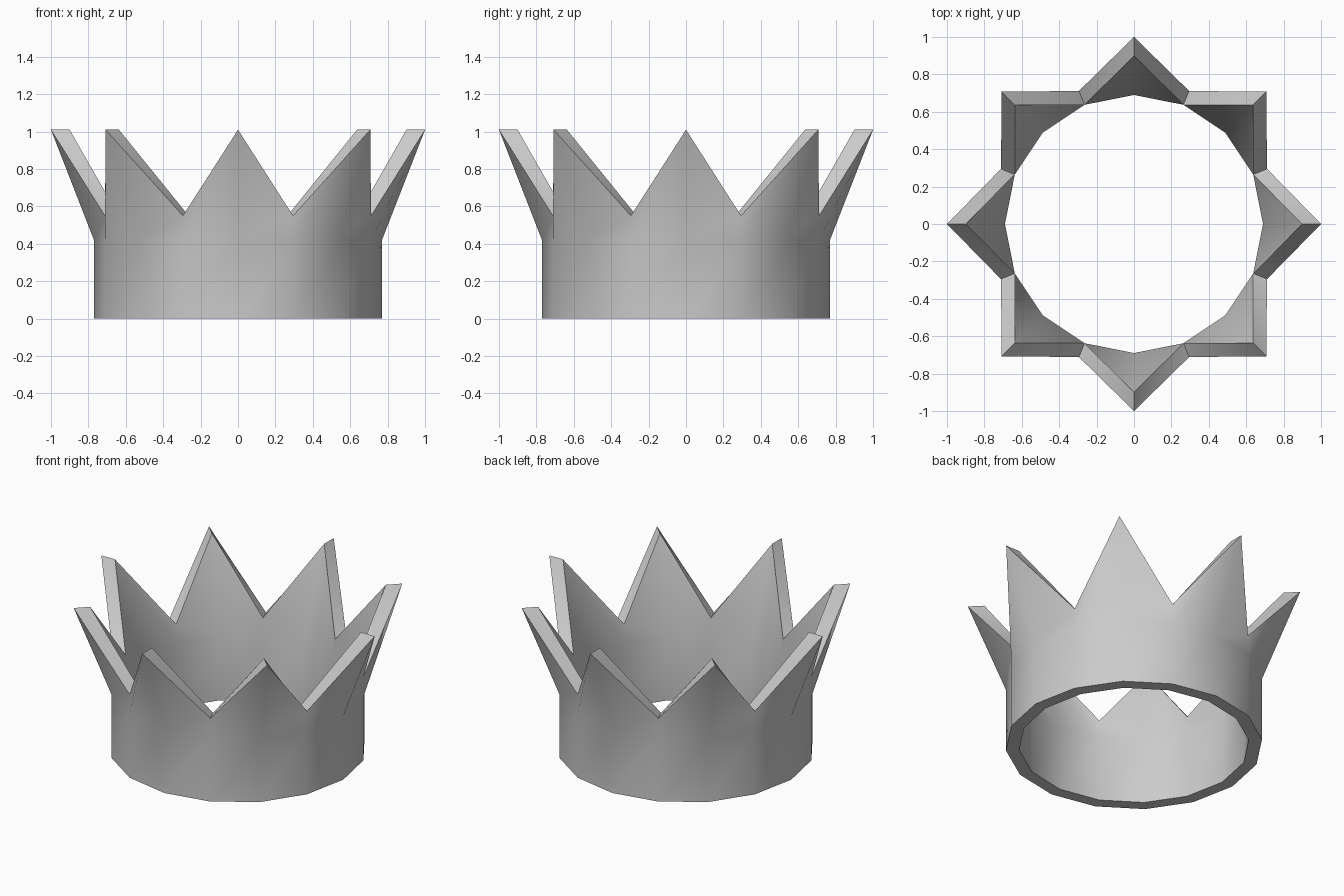
import bpy, bmesh, math

if "Cube" in bpy.data.objects:
    bpy.data.objects.remove(bpy.data.objects["Cube"])

SIDES = 16          # even columns are spikes, odd columns are valleys
R_OUT, R_IN = 0.77, 0.69

# wall cross-sections (radius, z): up the outside, then down the inside
SPIKE = [(R_OUT, 0), (R_OUT, 0.42), (1.0, 1.01), (0.90, 1.01), (R_IN, 0.43), (R_IN, 0)]
VALLEY = [(R_OUT, 0), (R_OUT, 0.42), (R_OUT, 0.55), (R_IN, 0.55), (R_IN, 0.43), (R_IN, 0)]

bm = bmesh.new()
columns = []
for i in range(SIDES):
    a = 2 * math.pi * i / SIDES
    profile = VALLEY if i % 2 else SPIKE
    columns.append([bm.verts.new((r * math.cos(a), r * math.sin(a), z)) for r, z in profile])

# closed wall loop between neighbouring columns; bent spike quads are split explicitly
for i in range(SIDES):
    c, d = columns[i], columns[(i + 1) % SIDES]
    n = len(c)
    for k in range(n):
        m = (k + 1) % n
        if k == 3:      # inner spike face, diagonal from lower to next upper
            bm.faces.new((c[k], d[k], c[m]))
            bm.faces.new((d[k], d[m], c[m]))
        elif k in (1, 2):
            bm.faces.new((c[k], d[k], d[m]))
            bm.faces.new((c[k], d[m], c[m]))
        else:
            bm.faces.new((c[k], d[k], d[m], c[m]))
bmesh.ops.recalc_face_normals(bm, faces=bm.faces)

# crown object
mesh = bpy.data.meshes.new("crown")
bm.to_mesh(mesh)
bm.free()
crown = bpy.data.objects.new("crown", mesh)
bpy.context.collection.objects.link(crown)
bpy.context.view_layer.objects.active = crown
crown.select_set(True)
bpy.ops.object.shade_smooth_by_angle(angle=math.radians(50))
